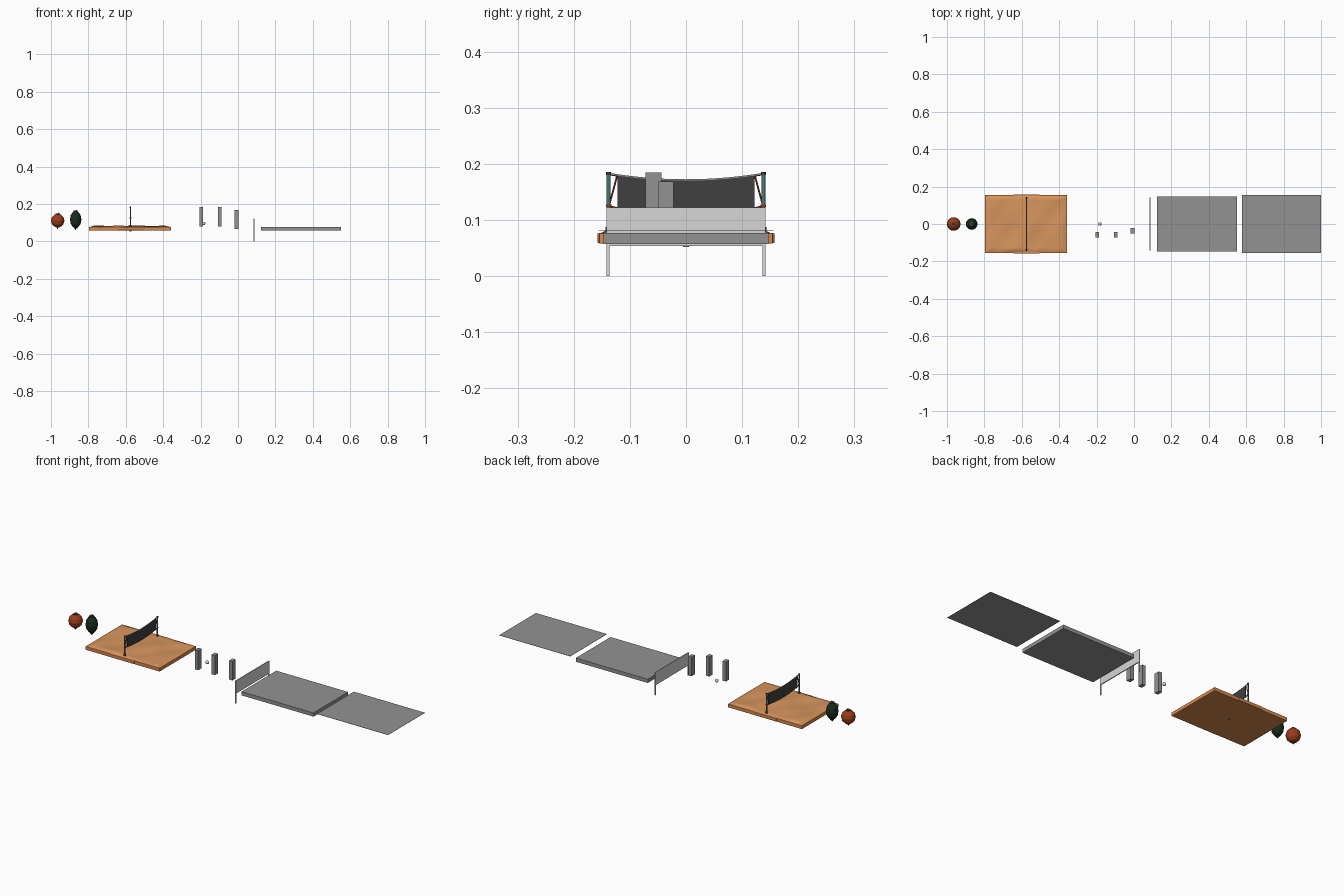
import bpy, bmesh, math
from mathutils import Vector

if "Cube" in bpy.data.objects:
    bpy.data.objects.remove(bpy.data.objects["Cube"])


def mat(name, r, g, b):
    m = bpy.data.materials.new(name)
    m.diffuse_color = (r, g, b, 1)
    m.use_nodes = True
    m.node_tree.nodes["Principled BSDF"].inputs["Base Color"].default_value = m.diffuse_color
    return m


SAND = mat("sand", 0.68, 0.30, 0.11)
WOOD = mat("orange wood", 0.68, 0.25, 0.075)
GREY = mat("mid grey", 0.29, 0.29, 0.29)
PALE = mat("pale grey", 0.68, 0.68, 0.68)
DARK = mat("charcoal", 0.05, 0.05, 0.052)
TEAL = mat("teal", 0.06, 0.19, 0.17)
RUST = mat("rust red", 0.33, 0.045, 0.01)
GREEN = mat("dark green", 0.008, 0.026, 0.011)


def finish(name, bm, m, smooth=False):
    me = bpy.data.meshes.new(name)
    bmesh.ops.recalc_face_normals(bm, faces=bm.faces)
    bm.to_mesh(me)
    bm.free()
    me.materials.append(m)
    if smooth:
        for p in me.polygons:
            p.use_smooth = True
    ob = bpy.data.objects.new(name, me)
    bpy.context.collection.objects.link(ob)
    return ob


def box(name, x0, x1, y0, y1, z0, z1, m, bevel=0):
    bm = bmesh.new()
    bmesh.ops.create_cube(bm, size=1)
    for v in bm.verts:
        v.co = Vector(((x0 + x1) / 2 + v.co.x * (x1 - x0),
                       (y0 + y1) / 2 + v.co.y * (y1 - y0),
                       (z0 + z1) / 2 + v.co.z * (z1 - z0)))
    ob = finish(name, bm, m)
    if bevel:
        b = ob.modifiers.new("bevel", 'BEVEL')
        b.width, b.segments = bevel, 2
    return ob


def rod(name, a, b, r, m, n=10):
    a, b = Vector(a), Vector(b)
    bm = bmesh.new()
    bmesh.ops.create_cone(bm, cap_ends=True, segments=n, radius1=r, radius2=r, depth=(b - a).length)
    q = (b - a).to_track_quat('Z', 'Y')
    for v in bm.verts:
        v.co = q @ v.co + (a + b) / 2
    return finish(name, bm, m)


def ball(name, c, rx, rz, m, ribs=0):
    bm = bmesh.new()
    bmesh.ops.create_uvsphere(bm, u_segments=32, v_segments=24, radius=1)
    for v in bm.verts:
        k = 1 + (0.03 * math.cos(ribs * math.acos(max(-1, min(1, v.co.z)))) if ribs else 0)
        v.co = Vector(c) + Vector((v.co.x * rx * k, v.co.y * rx * k, v.co.z * rz))
    return finish(name, bm, m, True)


# Two ribbed lanterns with caps, hook and tassel
for name, x, z, rx, rz, m in (("red_lantern", -0.964, 0.111, 0.035, 0.036, RUST),
                              ("green_lantern", -0.868, 0.117, 0.030, 0.045, GREEN)):
    ball(name, (x, 0, z), rx, rz, m, 12)
    rod(name + "_top_cap", (x, 0, z + rz - 0.004), (x, 0, z + rz + 0.002), 0.011, DARK, 16)
    rod(name + "_bottom_cap", (x, 0, z - rz - 0.002), (x, 0, z - rz + 0.004), 0.010, m, 16)
    rod(name + "_tassel", (x, 0, z - rz - 0.010), (x, 0, z - rz), 0.003, m)
    rod(name + "_hook", (x + 0.003, 0, z + rz), (x + 0.006, 0, z + rz + 0.007), 0.002, DARK)

# Sand court base with a rim and a bulge on each long side
X0, X1, YB = -0.797, -0.357, 0.155
box("court_base", X0, X1, -YB, YB, 0.058, 0.077, WOOD, 0.002)
for s in (-1, 1):
    ya, yb = sorted((s * 0.150, s * 0.158))
    box("side_board", -0.645, -0.505, ya, yb, 0.059, 0.077, WOOD, 0.003)

# Gently uneven sand surface
bm = bmesh.new()
bmesh.ops.create_grid(bm, x_segments=56, y_segments=40, size=0.5)
for v in bm.verts:
    u, w = v.co.x * 2, v.co.y * 2
    edge = min(1, (1 - max(abs(u), abs(w))) * 9)
    h = 0.0055 + 0.0025 * math.sin(4.1 * u + 1.2 * w + 1) * math.cos(3.3 * w - 1.7 * u)
    h += 0.001 * math.sin(9 * u - 5 * w)
    v.co = Vector(((X0 + X1) / 2 + u * 0.216, w * 0.152, 0.0765 + max(0, edge) * h))
finish("sand_surface", bm, SAND, True)

# Net hanging between two posts
NX = -0.575


def sag(y):
    return 0.009 * (1 - (y / 0.122) ** 2)


bm = bmesh.new()
N = 24
rows = []
for i in range(N + 1):
    y = -0.122 + 0.244 * i / N
    rows.append([bm.verts.new((NX + dx, y, z - sag(y)))
                 for dx, z in ((-0.0015, 0.120), (0.0015, 0.120), (0.0015, 0.180), (-0.0015, 0.180))])
for a, b in zip(rows, rows[1:]):
    for k in range(4):
        bm.faces.new((a[k], a[(k + 1) % 4], b[(k + 1) % 4], b[k]))
bm.faces.new(rows[0])
bm.faces.new(rows[-1])
finish("net_mesh", bm, DARK)

# Top and bottom net ropes
for name, z, m in (("net_top_rope", 0.180, GREY), ("net_bottom_rope", 0.120, DARK)):
    cu = bpy.data.curves.new(name, 'CURVE')
    cu.dimensions = '3D'
    cu.bevel_depth, cu.bevel_resolution = 0.002, 1
    sp = cu.splines.new('POLY')
    sp.points.add(18)
    for i, p in enumerate(sp.points):
        y = -0.137 + 0.274 * i / 18
        p.co = (NX, y, z - sag(y), 1)
    cu.materials.append(m)
    bpy.context.collection.objects.link(bpy.data.objects.new(name, cu))

# Posts, caps and diagonal ties
for s in (-1, 1):
    y = s * 0.138
    rod("net_post", (NX, y, 0.075), (NX, y, 0.182), 0.0036, TEAL, 12)
    rod("post_cap", (NX, y, 0.180), (NX, y, 0.186), 0.0042, DARK, 12)
    rod("post_foot", (NX, y, 0.078), (NX, y, 0.088), 0.0055, DARK, 12)
    rod("diagonal_tie", (NX, s * 0.123, 0.178), (NX, s * 0.137, 0.126), 0.0016, RUST, 6)
    rod("upper_tie", (NX, s * 0.122, 0.179), (NX, y, 0.182), 0.0018, RUST, 6)
    rod("lower_tie", (NX, s * 0.122, 0.121), (NX, y, 0.125), 0.0018, RUST, 6)
    rod("tie_ring", (NX, y, 0.123), (NX, y, 0.128), 0.0048, RUST, 12)

# Small pivot under the court
rod("bottom_pivot", (NX, 0, 0.052), (NX, 0, 0.060), 0.005, GREY, 12)

# Three plain upright blocks and the small ball
for x, y, z0, z1 in ((-0.196, -0.058, 0.080, 0.185), (-0.097, -0.058, 0.080, 0.185),
                     (-0.008, -0.036, 0.067, 0.169)):
    box("upright_block", x - 0.010, x + 0.010, y - 0.014, y + 0.014, z0, z1, GREY)
ball("small_ball", (-0.183, 0, 0.096), 0.009, 0.009, PALE)

# Pale barrier panel on two thin legs
box("barrier_panel", 0.082, 0.087, -0.142, 0.142, 0.054, 0.122, PALE)
for s in (-1, 1):
    y = s * 0.139
    box("barrier_leg", 0.082, 0.087, y - 0.003, y + 0.003, 0, 0.054, PALE)

# Plain slab and thin sheet
box("grey_slab", 0.124, 0.551, -0.147, 0.147, 0.057, 0.077, GREY)
box("grey_sheet", 0.578, 1.0, -0.156, 0.156, 0.0815, 0.0825, GREY)
